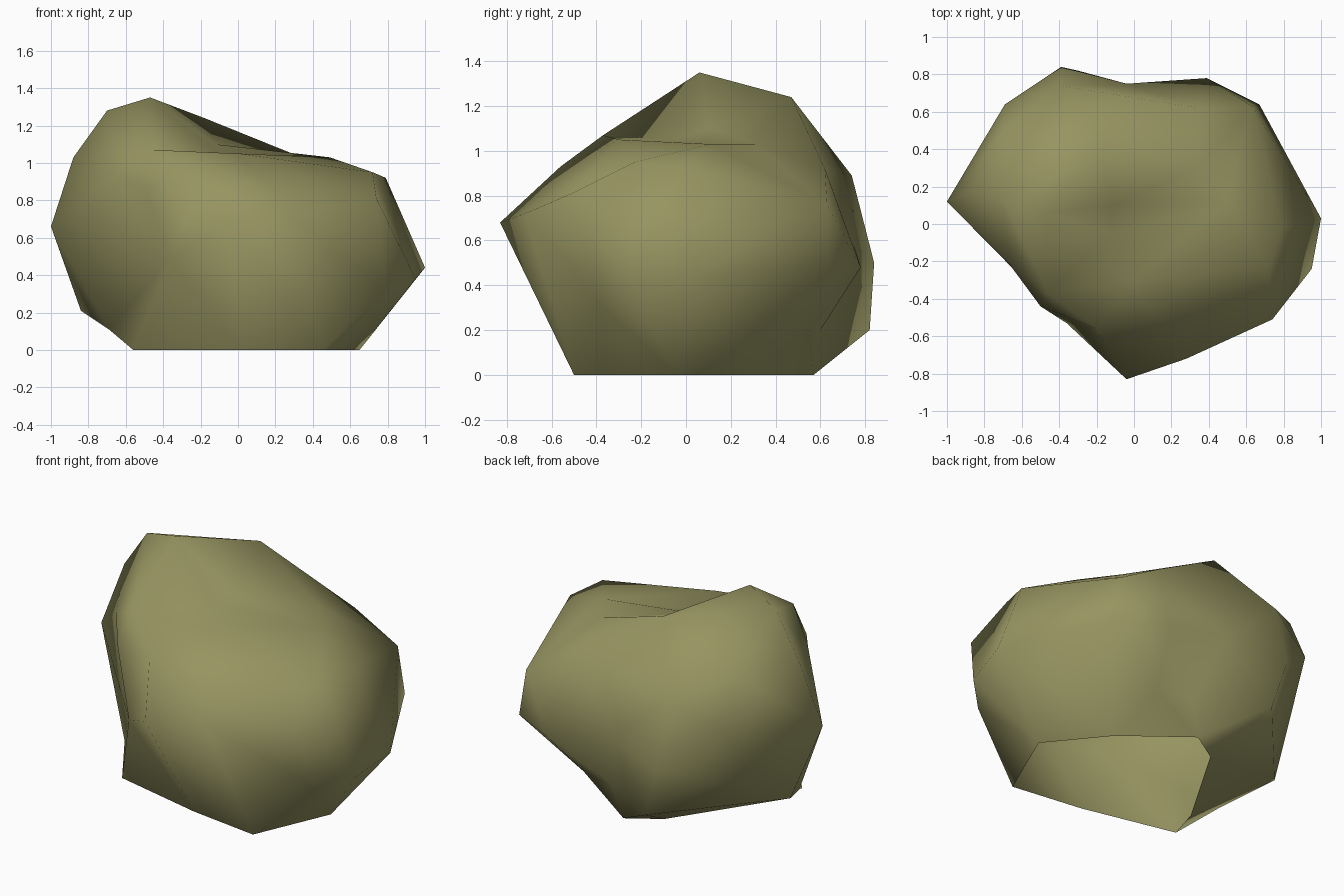
import bpy
import bmesh
from mathutils import Vector

# Remove the default cube if present
default_cube = bpy.data.objects.get("Cube")
if default_cube is not None:
    bpy.data.objects.remove(default_cube, do_unlink=True)

# Corner points of the boulder, grouped by region, in hundredths of a unit
footprint = [(45, -50, 0), (65, -4, 0), (38, 29, 0), (2, 57, 0),
             (-17, 45, 0), (-50, -11, 0), (-56, -31, 0), (1, -44, 0)]

lower_flanks = [(-69, -10, 11), (-84, 20, 21), (-30, 82, 20), (8, 60, 20),
                (30, 55, 20), (79, -39, 32)]

waist = [(-100, 12, 66), (-36, -53, 49), (-4, -83, 68), (28, -72, 72),
         (74, -51, 81), (95, -24, 38), (100, 3, 44), (67, 64, 48),
         (39, 78, 48), (-4, 75, 58), (-39, 84, 50), (-69, 64, 74)]

shoulders = [(-88, 17, 103), (-70, 50, 102), (-40, 74, 89), (-67, -21, 93),
             (-50, -44, 87), (-20, -56, 93), (72, -23, 95), (79, -2, 92),
             (63, 63, 76), (35, 62, 92)]

crown = [(-70, 13, 128), (-47, 6, 135), (-18, 47, 124), (-46, -37, 107),
         (0, -30, 105), (-12, -5, 105), (-12, 10, 110), (34, 31, 103),
         (49, 11, 103)]

core = Vector((0, 0, 0.58))


def star_shell(points, centre):
    """Wrap a closed skin around the centre, allowing shallow hollows."""
    bm = bmesh.new()
    targets = {}
    for point in points:
        vert = bm.verts.new((point - centre).normalized())
        targets[vert] = point
    bmesh.ops.convex_hull(bm, input=bm.verts[:])
    for vert in bm.verts:
        vert.co = targets[vert]
    bmesh.ops.recalc_face_normals(bm, faces=bm.faces[:])
    return bm


def make_material(name, colour):
    material = bpy.data.materials.new(name)
    material.use_nodes = True
    material.diffuse_color = colour
    shader = material.node_tree.nodes["Principled BSDF"]
    shader.inputs["Base Color"].default_value = colour
    shader.inputs["Roughness"].default_value = 0.9
    return material


# Boulder body
groups = (footprint, lower_flanks, waist, shoulders, crown)
corners = [Vector(corner) / 100 for group in groups for corner in group]
shell = star_shell(corners, core)

# Open underside and smooth sides
underside = [face for face in shell.faces
             if all(vert.co.z < 0.001 for vert in face.verts)]
bmesh.ops.delete(shell, geom=underside, context="FACES")
for face in shell.faces:
    face.smooth = True

mesh = bpy.data.meshes.new("boulder")
shell.to_mesh(mesh)
shell.free()
mesh.materials.append(make_material("olive stone", (0.31, 0.30, 0.12, 1)))
boulder = bpy.data.objects.new("boulder", mesh)
bpy.context.collection.objects.link(boulder)
